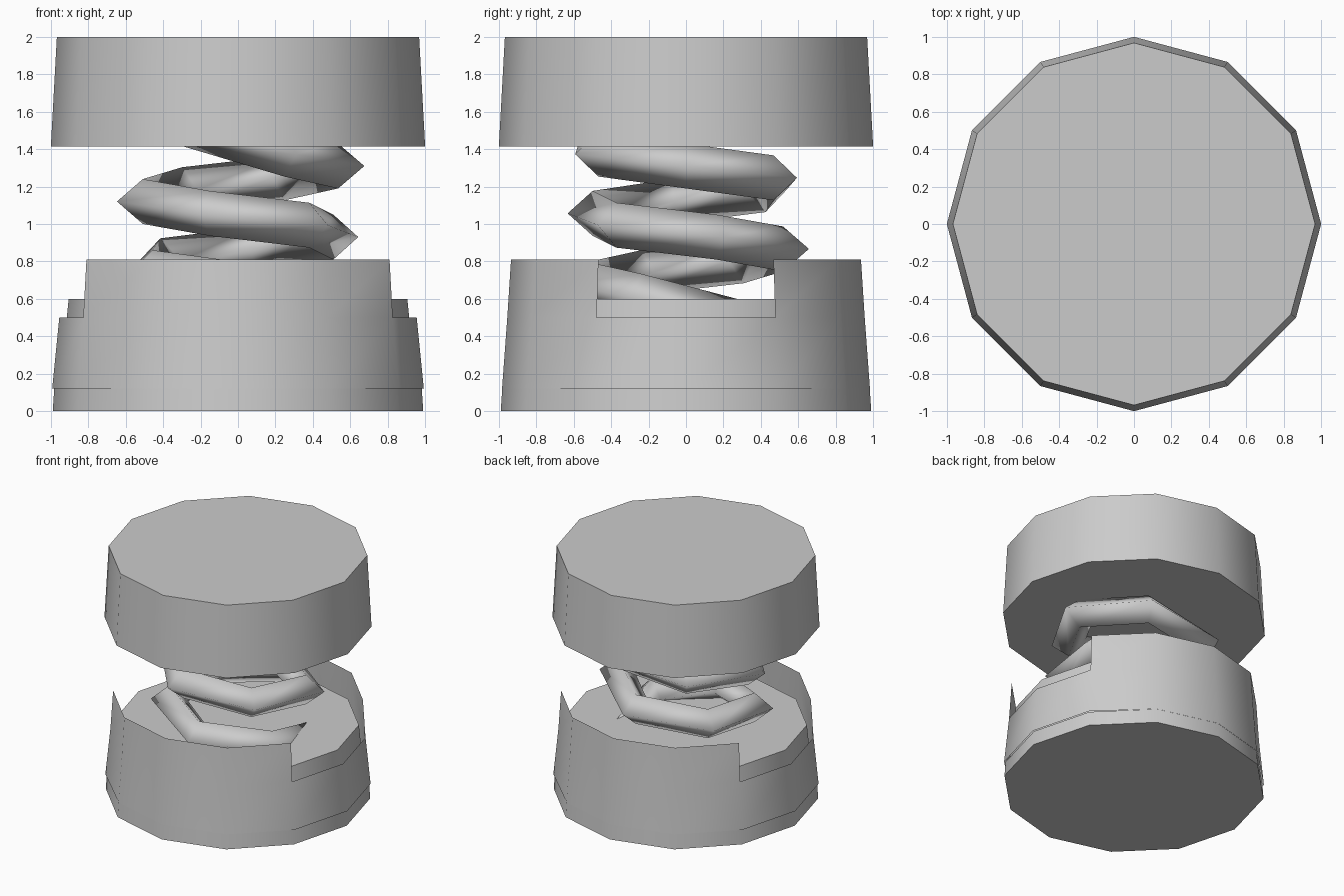
import bpy, bmesh
from math import sin, cos, radians

if "Cube" in bpy.data.objects:
    bpy.data.objects.remove(bpy.data.objects["Cube"])

SIDES = 12


def add_object(name, bm, angle):
    bmesh.ops.recalc_face_normals(bm, faces=bm.faces)
    mesh = bpy.data.meshes.new(name)
    bm.to_mesh(mesh)
    bm.free()
    ob = bpy.data.objects.new(name, mesh)
    bpy.context.collection.objects.link(ob)
    bpy.ops.object.select_all(action='DESELECT')
    ob.select_set(True)
    bpy.context.view_layer.objects.active = ob
    bpy.ops.object.shade_smooth_by_angle(angle=radians(angle))
    return ob


def ring(bm, z, radius):
    """Twelve-sided ring; radius may be a function of the corner index."""
    pts = []
    for i in range(SIDES):
        a = radians(360 * i / SIDES)
        r = radius(i) if callable(radius) else radius
        pts.append(bm.verts.new((r * cos(a), r * sin(a), z)))
    return pts


def bridge(bm, a, b, skip=()):
    n = len(a)
    for i in range(n):
        if i not in skip:
            j = (i + 1) % n
            bm.faces.new((a[i], a[j], b[j], b[i]))


def drum(name, z0, r0, z1, r1, bottom=True, top=True):
    bm = bmesh.new()
    a, b = ring(bm, z0, r0), ring(bm, z1, r1)
    bridge(bm, a, b)
    if bottom:
        bm.faces.new(a[::-1])
    if top:
        bm.faces.new(b)
    return add_object(name, bm, 40)


# Upper cap, foot of the base and recessed floor
drum("upper_cap", 1.415, 1.0, 2.0, 0.968)
drum("base_foot", 0.0, 0.99, 0.12, 0.982, top=False)
drum("recessed_floor", 0.12, 0.953, 0.6, 0.905, bottom=False)

# Thin base wall, two sides left out at each end of x for the notches
bm = bmesh.new()
low = ring(bm, 0.12, lambda i: 0.993 if i in (11, 0, 1, 5, 6, 7) else 0.983)
mid = ring(bm, 0.5, 0.955)
high = ring(bm, 0.81, 0.935)
bridge(bm, low, mid)
bridge(bm, mid, high, skip=(11, 0, 5, 6))
for v in [v for v in bm.verts if not v.link_faces]:
    bm.verts.remove(v)
add_object("base_wall", bm, 40)

# Coil spring with a diamond section; both end segments bend into the blocks
bm = bmesh.new()
FIRST, LAST = -2, 12
STEP, COIL, WIDE, TALL = 63, 0.525, 0.14, 0.12
previous = None
for k in range(FIRST, LAST + 1):
    a = radians(k * STEP)
    z = 1.31 - 0.0633 * k
    if k == FIRST:
        z += 0.1
    elif k == LAST:
        z -= 0.08
    section = [bm.verts.new((0.01 + (COIL + dr) * cos(a), (COIL + dr) * sin(a), z + dz))
               for dr, dz in ((WIDE, 0), (0, TALL), (-WIDE, 0), (0, -TALL))]
    if previous:
        bridge(bm, previous, section)
    else:
        bm.faces.new(section)
    previous = section
bm.faces.new(previous[::-1])
add_object("coil_spring", bm, 120)
